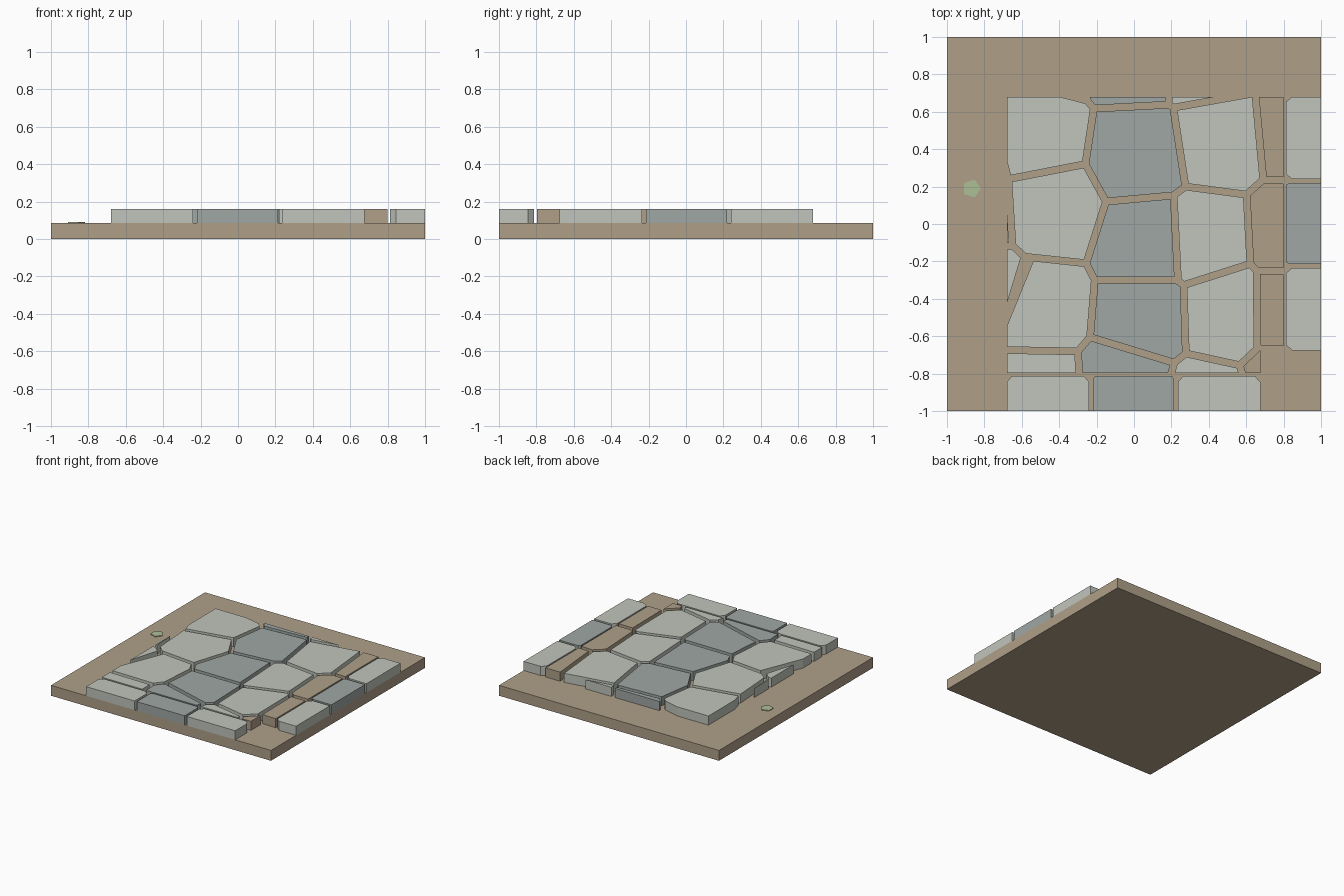
import bpy, bmesh, math
from mathutils import Vector

if "Cube" in bpy.data.objects:
    bpy.data.objects.remove(bpy.data.objects["Cube"])

BASE_TOP, STONE_TOP, HALF_JOINT = 0.085, 0.16, 0.0175


def material(name, rgb):
    m = bpy.data.materials.new(name)
    m.diffuse_color = (*rgb, 1)
    m.use_nodes = True
    m.node_tree.nodes["Principled BSDF"].inputs["Base Color"].default_value = m.diffuse_color
    return m


EARTH = material("earth", (0.43, 0.35, 0.25))
PALE = material("pale_stone", (0.53, 0.56, 0.50))
DARK = material("dark_stone", (0.35, 0.39, 0.37))
GREEN = material("moss_green", (0.42, 0.52, 0.31))


def prism(name, outline, z0, z1, mat):
    """Extrude a flat outline from z0 to z1."""
    bm = bmesh.new()
    face = bm.faces.new([bm.verts.new((x, y, z0)) for x, y in outline])
    ext = bmesh.ops.extrude_face_region(bm, geom=[face], use_keep_orig=True)
    top = [v for v in ext["geom"] if isinstance(v, bmesh.types.BMVert)]
    bmesh.ops.translate(bm, verts=top, vec=(0, 0, z1 - z0))
    bmesh.ops.recalc_face_normals(bm, faces=bm.faces)
    me = bpy.data.meshes.new(name)
    bm.to_mesh(me)
    bm.free()
    me.materials.append(mat)
    ob = bpy.data.objects.new(name, me)
    bpy.context.collection.objects.link(ob)
    return ob


def clip(poly, p, n):
    """Keep the part of a convex polygon on the n side of the line through p."""
    out = []
    for a, b in zip(poly, poly[1:] + poly[:1]):
        da, db = (a - p).dot(n), (b - p).dot(n)
        if da >= 0:
            out.append(a)
        if (da >= 0) != (db >= 0):
            out.append(a.lerp(b, da / (da - db)))
    return out


# Base slab
prism("base_slab", [(-1, -1), (1, -1), (1, 1), (-1, 1)], 0, BASE_TOP, EARTH)

# Junctions of the joint lines between flagstones
NODES = {
    "a": (-0.55, 0.737), "b": (-0.25, 0.66), "c": (-0.215, 0.617), "d": (-0.26, 0.32),
    "e": (-0.672, 0.24), "f": (-0.72, 0.42), "g": (-0.65, -0.115), "h": (-0.585, -0.175),
    "i": (-0.255, -0.21), "j": (-0.15, 0.12), "k": (-0.21, -0.30), "l": (-0.235, -0.605),
    "m": (-0.30, -0.681), "n": (-0.75, -0.673), "o": (-0.70, -0.55), "p": (-0.29, -0.84),
    "q": (-0.75, -0.84), "r": (-0.75, -0.13), "s": (-0.75, 0.24), "t": (0.185, 0.638),
    "u": (0.187, 0.75), "v": (-0.26, 0.75), "w": (0.21, 0.622), "x": (0.275, 0.20),
    "y": (0.212, 0.153), "z": (0.648, 0.70), "B": (0.691, 0.238), "C": (0.602, 0.157),
    "D": (0.622, -0.213), "E": (0.655, -0.25), "F": (0.265, -0.327), "G": (0.235, -0.302),
    "H": (0.277, -0.692), "I": (0.215, -0.742), "J": (0.188, -0.84), "K": (0.66, -0.665),
    "L": (0.565, -0.755), "M": (0.59, -0.84), "P": (0.693, -0.635), "Q": (0.693, -0.84),
    "R": (0.85, -0.252), "S": (0.85, -0.673), "T": (0.85, 0.23), "U": (0.85, 0.75),
    "V": (-0.76, 0.79),
}
# Each stone is a loop of junctions
CELLS = [
    (PALE, "Vabcdef edjihge hiklmno nmpq ghor egrs utwz wzBCx xCDFGy FDEKLH HLMJI"),
    (DARK, "vbctu ctwxyjd jyGki kGFHIl lIJpm"),
    (EARTH, "zUTB CBTRED ERSK LKPQM"),
]
BED = [Vector(p) for p in ((-0.68, -0.797), (0.80, -0.797), (0.80, 0.68), (-0.68, 0.68))]

# Flagstones: cells shrunk by half a joint and trimmed to the bed
for mat, loops in CELLS:
    for k, loop in enumerate(loops.split()):
        ring = [Vector(NODES[ch]) for ch in loop]
        mid = sum(ring, Vector((0, 0))) / len(ring)
        poly = BED
        for a, b in zip(ring, ring[1:] + ring[:1]):
            d = (b - a).normalized()
            n = Vector((-d.y, d.x))
            if n.dot(mid - a) < 0:
                n = -n
            poly = clip(poly, a + n * HALF_JOINT, n)
        if len(poly) > 2:
            prism(f"flagstone_{mat.name}_{k}", poly, BASE_TOP, STONE_TOP, mat)

# Edging stones along the front, repeated along the right side
for k, (x0, x1, c, mat) in enumerate([(-0.68, -0.24, 0.028, PALE),
                                      (-0.22, 0.215, 0.014, DARK),
                                      (0.235, 0.675, 0.028, PALE)]):
    y = -0.812
    edge = [(x0, -1), (x1, -1), (x1, y - c * 1.2), (x1 - c, y), (x0 + c, y), (x0, y - c * 1.2)]
    prism(f"front_edging_{k}", edge, BASE_TOP, STONE_TOP, mat)
    prism(f"right_edging_{k}", [(-b, -a) for a, b in edge], BASE_TOP, STONE_TOP, mat)

# Small moss patch on the bare corner
prism("moss_patch", [(-0.868 + 0.05 * math.cos(i * math.tau / 5),
                      0.19 + 0.05 * math.sin(i * math.tau / 5)) for i in range(5)],
      BASE_TOP - 0.005, 0.091, GREEN)
